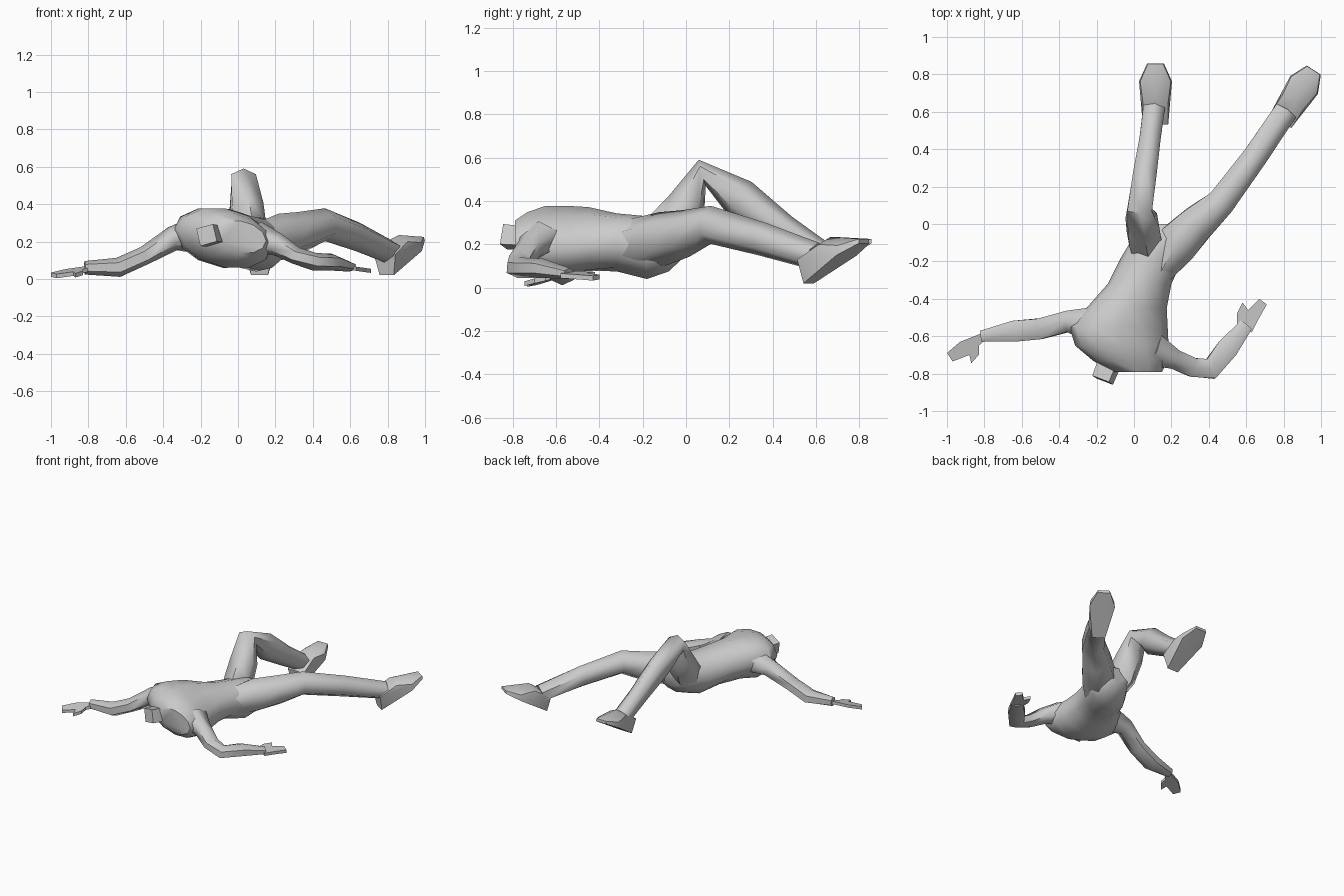
import bpy, bmesh, math
from mathutils import Vector

Z = Vector((0, 0, 1))


def finish(bm, name, angle=35):
    bmesh.ops.recalc_face_normals(bm, faces=bm.faces)
    me = bpy.data.meshes.new(name)
    bm.to_mesh(me)
    bm.free()
    me.shade_smooth()
    me.set_sharp_from_angle(angle=math.radians(angle))
    ob = bpy.data.objects.new(name, me)
    bpy.context.collection.objects.link(ob)
    return ob


def skin(bm, rings):
    rings = [[bm.verts.new(p) for p in r] for r in rings]
    n = len(rings[0])
    for a, b in zip(rings, rings[1:]):
        for i in range(n):
            j = (i + 1) % n
            bm.faces.new((a[i], a[j], b[j], b[i]))
    bm.faces.new(rings[0])
    bm.faces.new(rings[-1])


def limb(name, path, sides=6, turn=90):
    """Mitred loft; each station is x, y, z, half width, half thickness."""
    pts = [Vector(p[:3]) for p in path]
    rings = []
    for i, (c, p) in enumerate(zip(pts, path)):
        t = Vector()
        if i > 0:
            t += (c - pts[i - 1]).normalized()
        if i < len(pts) - 1:
            t += (pts[i + 1] - c).normalized()
        t.normalize()
        side = t.cross(Z).normalized()
        up = side.cross(t)
        ring = []
        for k in range(sides):
            a = math.radians(turn) + math.tau * k / sides
            ring.append(c + side * (p[3] * 1.12 * math.cos(a)) + up * (p[4] * math.sin(a)))
        rings.append(ring)
    bm = bmesh.new()
    skin(bm, rings)
    return finish(bm, name, 61)


def foot(name, heel, yaw):
    """Hull of a tilted sole, a thin toe edge and the ankle."""
    d = Vector((math.sin(yaw), math.cos(yaw), 0))
    s = Vector((d.y, -d.x, 0))
    heel = Vector(heel)
    outline = [(0.0, 0.02, 0.045), (0.21, 0.15, 0.088), (0.305, 0.205, 0.045)]
    top = [(-0.02, 0.13, 0.068), (0.1, 0.2, 0.068), (0.21, 0.195, 0.082), (0.303, 0.225, 0.04)]
    bm = bmesh.new()
    for along, z, w in outline + top:
        for sgn in (-1, 1):
            p = heel + d * along + s * (w * sgn)
            bm.verts.new((p.x, p.y, z))
    p = heel + d * 0.12
    bm.verts.new((p.x, p.y, 0.235))
    bmesh.ops.convex_hull(bm, input=bm.verts)
    return finish(bm, name)


def hand(name, outline, plane, thick):
    """Flat mitten outline with thumb, laid on a sloping plane."""
    bm = bmesh.new()
    z0, zx, zy = plane
    x0, y0 = outline[0]
    f = bm.faces.new([bm.verts.new((x, y, z0 + zx * (x - x0) + zy * (y - y0))) for x, y in outline])
    ext = bmesh.ops.extrude_face_region(bm, geom=[f])
    for v in ext["geom"]:
        if isinstance(v, bmesh.types.BMVert):
            v.co.z += thick
    bmesh.ops.triangulate(bm, faces=[f for f in bm.faces if len(f.verts) > 4])
    return finish(bm, name, 30)


# Torso: y, x min, x max, z min, z max, sideways tilt
torso = [(-0.79, -0.12, 0.15, 0.14, 0.31, 0.02),
         (-0.73, -0.22, 0.18, 0.09, 0.35, 0.03),
         (-0.65, -0.315, 0.185, 0.06, 0.377, 0.04),
         (-0.55, -0.345, 0.18, 0.06, 0.378, 0.04),
         (-0.45, -0.255, 0.175, 0.078, 0.372, 0.03),
         (-0.32, -0.14, 0.20, 0.075, 0.343, 0.0),
         (-0.18, -0.07, 0.265, 0.04, 0.33, 0.0),
         (-0.08, -0.01, 0.29, 0.075, 0.325, 0.0),
         (0.0, 0.05, 0.23, 0.15, 0.27, 0.0)]
rings = []
for y, x0, x1, z0, z1, tilt in torso:
    ring = []
    for k in range(12):
        a = math.tau * k / 12
        c, s = math.cos(a), math.sin(a)
        ring.append(((x0 + x1) / 2 + c * (x1 - x0) / 2, y,
                     (z0 + z1) / 2 + s * (z1 - z0) / 2 - tilt * c))
    rings.append(ring)
bm = bmesh.new()
skin(bm, rings)
finish(bm, "torso", 50)

# Neck stump
limb("neck", [(-0.11, -0.68, 0.23, 0.06, 0.07), (-0.14, -0.765, 0.23, 0.065, 0.065),
              (-0.168, -0.835, 0.235, 0.062, 0.068)], 4, 30)

# Legs: one with raised knee, one stretched out
limb("bent_leg", [(0.08, -0.18, 0.17, 0.08, 0.1), (0.055, -0.07, 0.27, 0.09, 0.115),
                  (0.045, 0.005, 0.385, 0.088, 0.092), (0.03, 0.075, 0.53, 0.068, 0.063),
                  (0.055, 0.25, 0.41, 0.065, 0.095), (0.085, 0.45, 0.268, 0.058, 0.072),
                  (0.107, 0.62, 0.16, 0.06, 0.06)])
limb("straight_leg", [(0.13, -0.28, 0.2, 0.06, 0.11), (0.225, -0.11, 0.225, 0.118, 0.125),
                      (0.335, 0.0, 0.25, 0.1, 0.11), (0.465, 0.115, 0.29, 0.078, 0.088),
                      (0.64, 0.35, 0.225, 0.068, 0.078), (0.81, 0.6, 0.145, 0.065, 0.065)])
foot("bent_leg_foot", (0.115, 0.553, 0), 0.0)
foot("straight_leg_foot", (0.795, 0.567, 0), math.radians(33))

# Arms and hands
limb("left_arm", [(-0.22, -0.54, 0.235, 0.1, 0.1), (-0.35, -0.52, 0.215, 0.058, 0.066),
                  (-0.5, -0.56, 0.125, 0.057, 0.05), (-0.64, -0.573, 0.062, 0.058, 0.052),
                  (-0.82, -0.6, 0.06, 0.03, 0.036)])
limb("right_arm", [(0.1, -0.67, 0.22, 0.09, 0.09), (0.21, -0.72, 0.185, 0.055, 0.062),
                   (0.31, -0.765, 0.125, 0.053, 0.047), (0.41, -0.775, 0.092, 0.058, 0.048),
                   (0.5, -0.665, 0.09, 0.06, 0.045), (0.6, -0.54, 0.065, 0.038, 0.026)])
hand("left_hand", [(-0.79, -0.575), (-0.93, -0.63), (-1.0, -0.69), (-0.97, -0.735),
                   (-0.88, -0.70), (-0.87, -0.745), (-0.83, -0.70), (-0.83, -0.65),
                   (-0.8, -0.625)], (0.05, 0.06, 0.22), 0.022)
hand("right_hand", [(0.55, -0.535), (0.63, -0.58), (0.665, -0.51), (0.71, -0.43),
                    (0.67, -0.40), (0.61, -0.46), (0.58, -0.42), (0.55, -0.48)],
     (0.055, -0.14, 0.0), 0.022)
